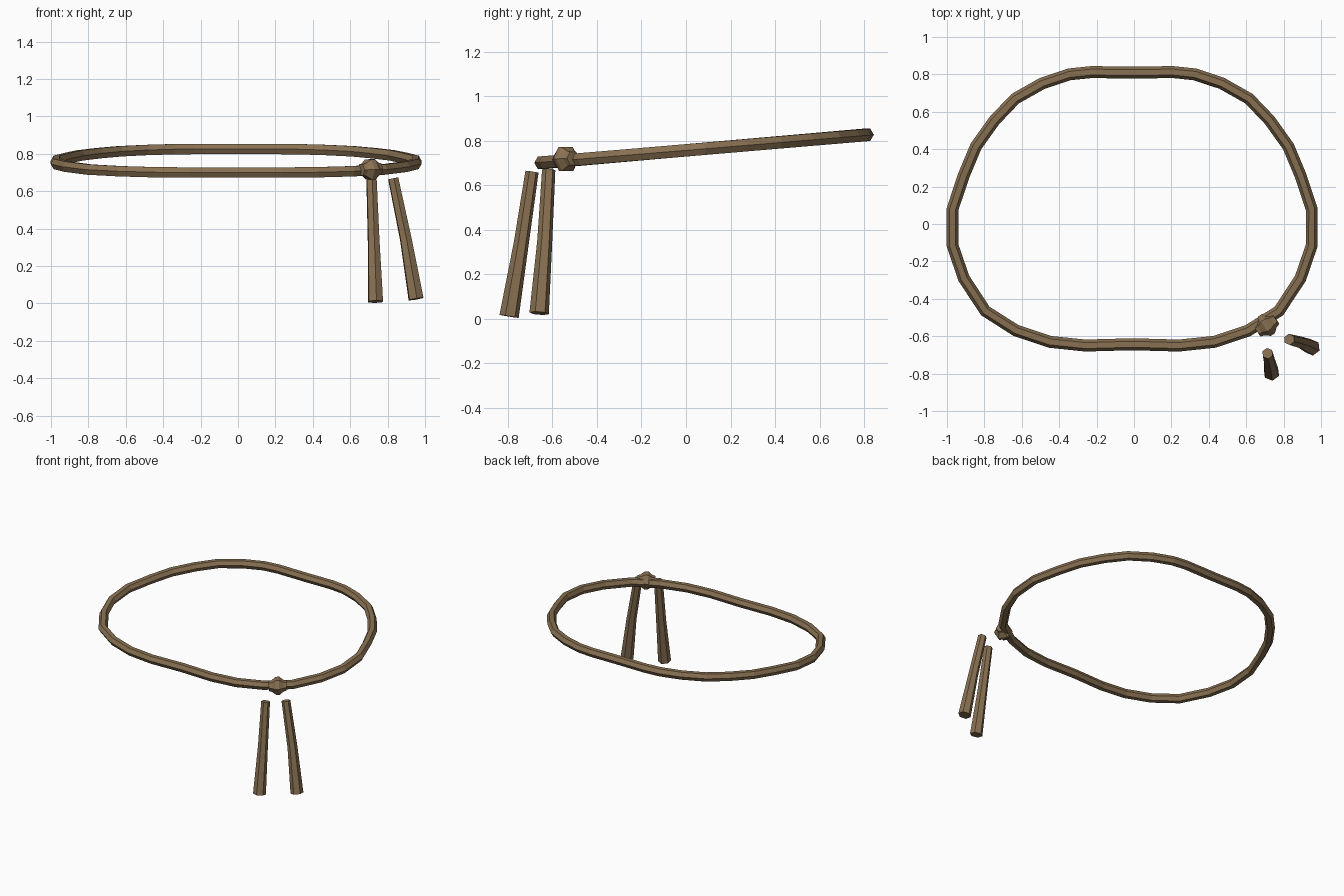
import bpy, bmesh, math
from mathutils import Vector

cube = bpy.data.objects.get("Cube")
if cube:
    bpy.data.objects.remove(cube, do_unlink=True)

SIDES = 6

cord = bpy.data.materials.new("brown_cord")
cord.use_nodes = True
colour = (0.25, 0.165, 0.085, 1)
cord.diffuse_color = colour
cord.node_tree.nodes["Principled BSDF"].inputs["Base Color"].default_value = colour


def sweep(name, path, radii, reference, closed=False):
    """Sweep a six-sided section along a path, as a loop or with end caps."""
    bm = bmesh.new()
    n = len(path)
    rings = []
    for i, point in enumerate(path):
        before = path[i - 1] if closed or i else point
        after = path[(i + 1) % n] if closed or i < n - 1 else point
        tangent = (after - before).normalized()
        side = tangent.cross(reference).normalized()
        up = side.cross(tangent)
        ring = []
        for k in range(SIDES):
            a = math.tau * k / SIDES
            ring.append(bm.verts.new(point + radii[i] * (side * math.cos(a) + up * math.sin(a))))
        rings.append(ring)
    for i in range(n if closed else n - 1):
        a, b = rings[i], rings[(i + 1) % n]
        for k in range(SIDES):
            j = (k + 1) % SIDES
            bm.faces.new((a[k], a[j], b[j], b[k]))
    if not closed:
        bm.faces.new(rings[0])
        bm.faces.new(rings[-1])
    bmesh.ops.recalc_face_normals(bm, faces=bm.faces)
    mesh = bpy.data.meshes.new(name)
    bm.to_mesh(mesh)
    bm.free()
    mesh.materials.append(cord)
    obj = bpy.data.objects.new(name, mesh)
    bpy.context.collection.objects.link(obj)
    return obj


Z = Vector((0, 0, 1))

# Belt loop: half outline mirrored, tilted up towards the back
MID = -0.01
half = [(0, -0.643), (0.25, -0.65), (0.44, -0.63), (0.62, -0.57), (0.785, -0.465),
        (0.9, -0.29), (0.96, -0.115), (0.96, 0.08), (0.9, 0.26), (0.835, 0.415),
        (0.735, 0.555), (0.625, 0.67), (0.48, 0.752), (0.335, 0.8), (0.22, 0.812), (0, 0.81)]
outline = half + [(-x, y) for x, y in half[-2:0:-1]]
loop = [Vector((MID + x, y, 0.756 + 0.086 * y)) for x, y in outline]
sweep("belt_loop", loop, [0.032] * len(loop), Z, closed=True)

# Knot: bulging bead with a collar at each end, lying along the loop
along = Vector((0.83, 0.56, 0.05)).normalized()
centre = Vector((0.708, -0.54, 0.717))
profile = [(0.06, 0.034), (0.04, 0.04), (0.012, 0.062)]
profile = [(-t, r) for t, r in profile] + profile[::-1]
sweep("knot", [centre + along * t for t, r in profile], [r for t, r in profile], Z)

# Hanging tails: slightly bent, flared to the bottom
tails = {
    "right_tail": [(0.714, -0.692, 0.66), (0.725, -0.74, 0.34), (0.735, -0.795, 0.01)],
    "left_tail": [(0.83, -0.617, 0.668), (0.897, -0.635, 0.345), (0.952, -0.66, 0.024)],
}
outward = Vector((0.6, -0.8, 0))
for name, points in tails.items():
    sweep(name, [Vector(p) for p in points], [0.03, 0.034, 0.044], outward)
